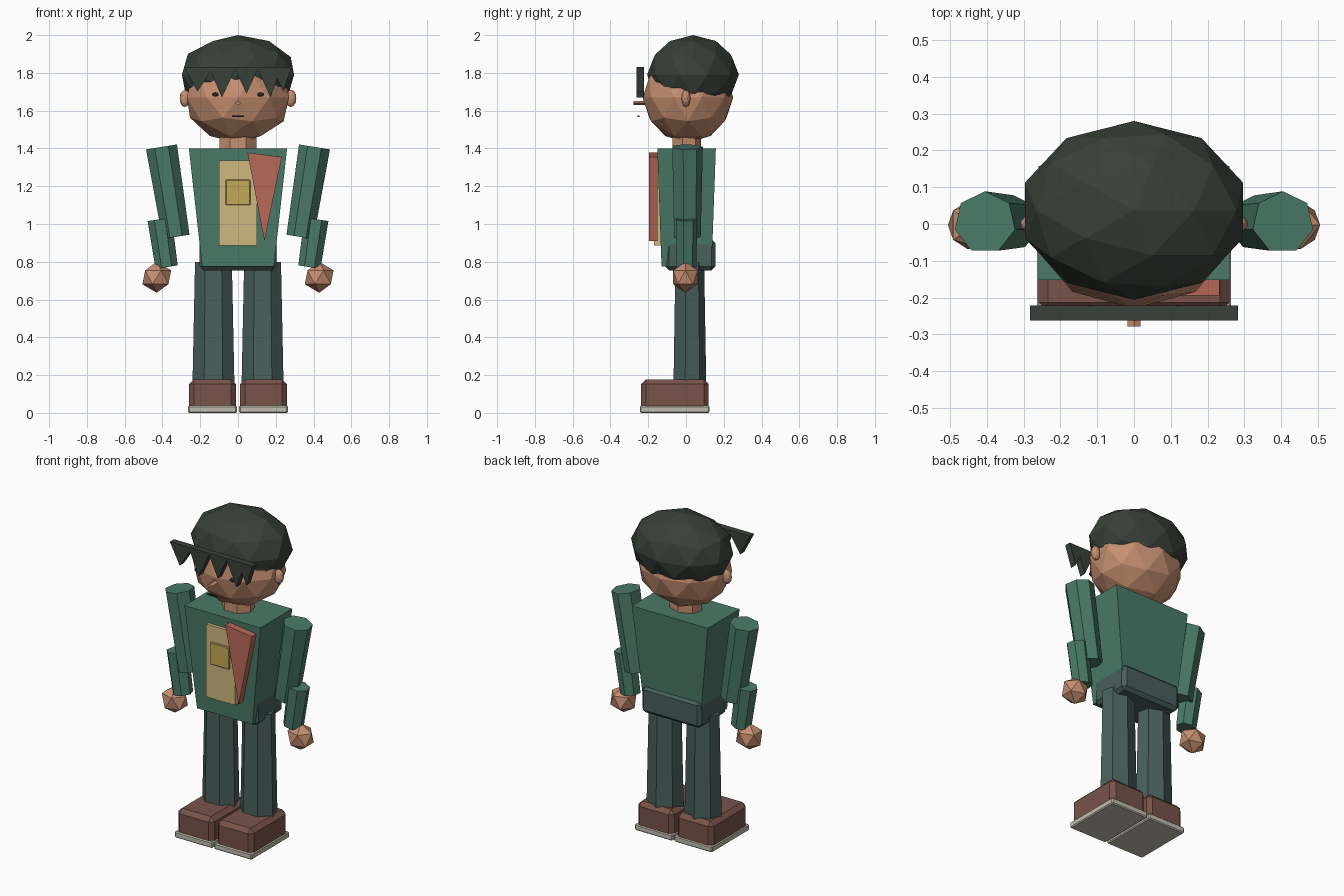
import bpy, bmesh
from mathutils import Matrix, Vector

if "Cube" in bpy.data.objects:
    bpy.data.objects.remove(bpy.data.objects["Cube"])


def mat(name, hexa):
    m = bpy.data.materials.new(name)
    c = [int(hexa[i:i + 2], 16) / 255 for i in (0, 2, 4)]
    m.diffuse_color = [x / 12.92 if x <= .04045 else ((x + .055) / 1.055) ** 2.4 for x in c] + [1]
    m.use_nodes = True
    m.node_tree.nodes["Principled BSDF"].inputs["Base Color"].default_value = m.diffuse_color
    return m


SKIN = mat("skin", "C68F71")
HAIR = mat("dark_hair", "384038")
SHIRT = mat("green_cloth", "4A7A68")
PANTS = mat("slate_cloth", "48605C")
SHOE = mat("brown_leather", "79534A")
SOLE = mat("pale_rubber", "C2BEAF")
TAN = mat("tan_cloth", "CFB980")
GOLD = mat("gold", "C4A857")
RED = mat("red_cloth", "B9695A")
DARK = mat("dark_detail", "2C2522")


def finish(name, bm, material):
    bmesh.ops.recalc_face_normals(bm, faces=bm.faces)
    me = bpy.data.meshes.new(name)
    bm.to_mesh(me)
    bm.free()
    me.materials.append(material)
    ob = bpy.data.objects.new(name, me)
    bpy.context.collection.objects.link(ob)
    return ob


def ball(name, material, loc, radii, sub=2):
    bm = bmesh.new()
    bmesh.ops.create_icosphere(bm, subdivisions=sub, radius=1)
    bmesh.ops.transform(bm, verts=bm.verts, matrix=Matrix.Translation(loc) @ Matrix.Diagonal((*radii, 1)))
    return finish(name, bm, material)


def limb(name, material, bottom, top, r_bottom, r_top, depth=1, sides=7):
    """Low-sided tapered tube between two points; depth squashes it along y."""
    b, t = Vector(bottom), Vector(top)
    bm = bmesh.new()
    bmesh.ops.create_cone(bm, cap_ends=True, segments=sides, radius1=r_bottom,
                          radius2=r_top, depth=(t - b).length)
    rot = Vector((0, 0, 1)).rotation_difference(t - b).to_matrix().to_4x4()
    bmesh.ops.transform(bm, verts=bm.verts, matrix=Matrix.Translation((b + t) / 2) @ rot
                        @ Matrix.Diagonal((1, depth, 1, 1)))
    return finish(name, bm, material)


def box(name, material, x, y, z, bevel=0, taper=1):
    """Box from ranges; taper scales the bottom end."""
    lo, hi = Vector((x[0], y[0], z[0])), Vector((x[1], y[1], z[1]))
    bm = bmesh.new()
    bmesh.ops.create_cube(bm, size=1)
    for v in bm.verts:
        if v.co.z < 0:
            v.co.x *= taper
            v.co.y *= taper ** .5
        v.co = (lo + hi) / 2 + v.co * (hi - lo)
    if bevel:
        bmesh.ops.bevel(bm, geom=bm.edges[:], offset=bevel, segments=1, affect='EDGES')
    return finish(name, bm, material)


def plate(name, material, points, y0, y1):
    """Outline in the xz plane extruded along y."""
    bm = bmesh.new()
    face = bm.faces.new([bm.verts.new((x, y0, z)) for x, z in points])
    out = bmesh.ops.extrude_face_region(bm, geom=[face])["geom"]
    bmesh.ops.translate(bm, vec=(0, y1 - y0, 0),
                        verts=[g for g in out if isinstance(g, bmesh.types.BMVert)])
    return finish(name, bm, material)


# Head, hair and neck
ball("head", SKIN, (0, .01, 1.67), (.284, .24, .24))
ball("hair", HAIR, (0, .037, 1.79), (.312, .243, .21))
limb("neck", SKIN, (0, 0, 1.36), (0, 0, 1.5), .1, .1, .8)

# Fringe: row of pointed locks (left, right, tip x, tip z)
for l, r, tx, tz in [(-.283, -.13, -.215, 1.70), (-.155, -.01, -.085, 1.67), (-.02, .11, .045, 1.69),
                     (.1, .23, .172, 1.67), (.18, .283, .24, 1.70)]:
    plate("fringe_lock", HAIR, [(l, 1.83), (r, 1.83), (tx, tz)], -.262, -.222)

# Face details
plate("nose", SKIN, [(-.018, 1.64), (0, 1.65), (.018, 1.64), (0, 1.63)], -.278, -.2)
box("mouth", DARK, (-.032, .032), (-.256, -.247), (1.566, 1.575))

# Torso, hips and chest pieces
box("torso", SHIRT, (-.26, .26), (-.152, .158), (.775, 1.4), taper=.73)
box("hips", PANTS, (-.203, .203), (-.11, .155), (.755, .92), bevel=.02)
box("chest_panel", TAN, (-.1, .1), (-.17, -.12), (.885, 1.335))
box("chest_badge", GOLD, (-.065, .065), (-.182, -.16), (1.1, 1.235), bevel=.004)
plate("scarf_point", RED, [(.05, 1.378), (.232, 1.355), (.14, .91)], -.195, -.152)

# Paired parts
for s, side in ((-1, "left"), (1, "right")):
    ball(side + "_ear", SKIN, (s * .28, 0, 1.665), (.03, .024, .046), 2)
    ball(side + "_eye", DARK, (s * .12, -.228, 1.686), (.018, .008, .012), 2)
    limb(side + "_upper_arm", SHIRT, (s * .328, .004, .932), (s * .405, .004, 1.408), .074, .085)
    limb(side + "_forearm", SHIRT, (s * .378, 0, .772), (s * .415, 0, 1.025), .061, .066, .9)
    ball(side + "_hand", SKIN, (s * .43, -.003, .718), (.085, .076, .082), 1)
    limb(side + "_leg", PANTS, (s * .13, .016, .15), (s * .13, .016, .8), .114, .1, .8)
    box(side + "_shoe", SHOE, (s * .135 - .124, s * .135 + .124), (-.238, .12), (.004, .178), bevel=.025)
    box(side + "_sole", SOLE, (s * .135 - .129, s * .135 + .129), (-.244, .125), (0, .038), bevel=.006)
